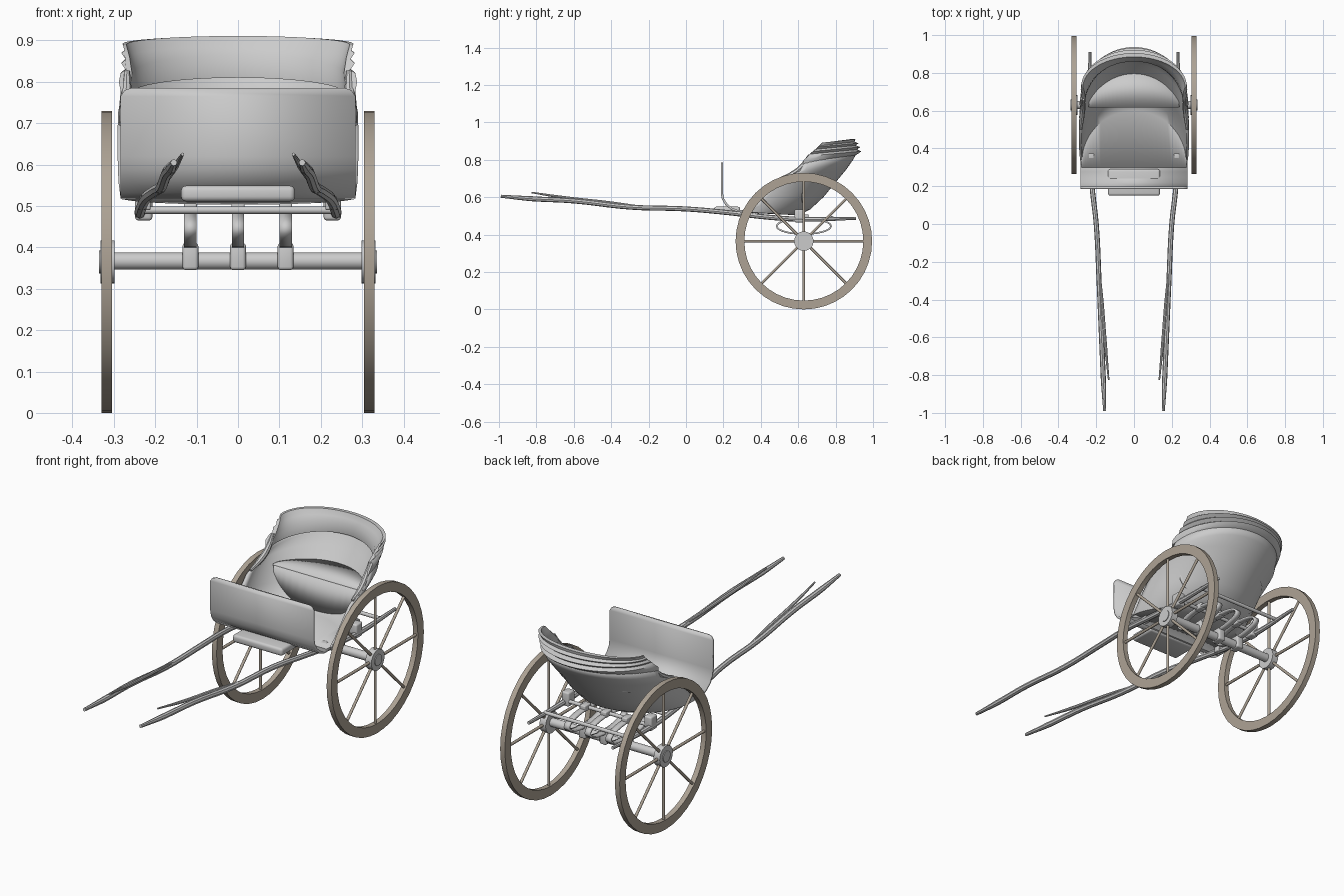
import bpy, bmesh, math
from mathutils import Vector, Matrix

cube = bpy.data.objects.get("Cube")
if cube:
    bpy.data.objects.remove(cube, do_unlink=True)


def material(name, rgb):
    m = bpy.data.materials.new(name)
    m.use_nodes = True
    m.diffuse_color = (*rgb, 1)
    bsdf = next(n for n in m.node_tree.nodes if n.type == 'BSDF_PRINCIPLED')
    bsdf.inputs["Base Color"].default_value = (*rgb, 1)
    return m


GREY = material("pale grey", (0.6, 0.6, 0.6))
TAN = material("weathered tan", (0.42, 0.365, 0.3))


def finish(ob, mat, angle=40):
    ob.data.materials.clear()
    ob.data.materials.append(mat)
    bpy.ops.object.select_all(action='DESELECT')
    ob.select_set(True)
    bpy.context.view_layer.objects.active = ob
    bpy.ops.object.shade_smooth_by_angle(angle=math.radians(angle))
    return ob


def from_bmesh(name, bm, mat, thickness=0, angle=40):
    bmesh.ops.remove_doubles(bm, verts=bm.verts, dist=0.0005)
    bmesh.ops.recalc_face_normals(bm, faces=bm.faces)
    me = bpy.data.meshes.new(name)
    bm.to_mesh(me)
    bm.free()
    ob = bpy.data.objects.new(name, me)
    bpy.context.collection.objects.link(ob)
    if thickness:
        mod = ob.modifiers.new("Thickness", 'SOLIDIFY')
        mod.thickness = thickness
        mod.offset = 0
    return finish(ob, mat, angle)


def loft(name, rows, mat, thickness=0, closed=False, angle=40):
    bm = bmesh.new()
    grid = [[bm.verts.new(p) for p in row] for row in rows]
    pairs = list(zip(grid, grid[1:]))
    if closed:
        pairs.append((grid[-1], grid[0]))
    for a, b in pairs:
        for i in range(len(a) - 1):
            bm.faces.new((a[i], a[i + 1], b[i + 1], b[i]))
    if closed:
        for end in (0, -1):
            bm.faces.new([row[end] for row in grid])
    return from_bmesh(name, bm, mat, thickness, angle)


def half_ring(y_end, z_end, y_back, z_back, w, n=32):
    """Half ellipse open to the front, rising from its ends to its back."""
    arc = [math.pi * i / n for i in range(n + 1)]
    return [(w * math.cos(a), y_end + (y_back - y_end) * math.sin(a),
             z_end + (z_back - z_end) * math.sin(a)) for a in arc]


def block(name, centre, size, bevel=0.008, mat=GREY):
    bm = bmesh.new()
    bmesh.ops.create_cube(bm, size=1)
    for v in bm.verts:
        v.co = Vector(centre) + Vector(a * b for a, b in zip(v.co, size))
    bmesh.ops.bevel(bm, geom=bm.edges[:], offset=bevel, segments=3,
                    profile=0.5, affect='EDGES')
    return from_bmesh(name, bm, mat)


def rod(name, start, end, radius, mat=GREY, sides=20):
    a, b = Vector(start), Vector(end)
    bm = bmesh.new()
    turn = (b - a).to_track_quat('Z', 'Y').to_matrix().to_4x4()
    bmesh.ops.create_cone(bm, cap_ends=True, segments=sides, radius1=radius,
                          radius2=radius, depth=(b - a).length,
                          matrix=Matrix.Translation((a + b) / 2) @ turn)
    return from_bmesh(name, bm, mat)


def tube(name, points, radius, mat=GREY, tips=0.5):
    cu = bpy.data.curves.new(name, 'CURVE')
    cu.dimensions = '3D'
    cu.bevel_depth = radius
    cu.bevel_resolution = 2
    cu.use_fill_caps = True
    cu.resolution_u = 5
    sp = cu.splines.new('BEZIER')
    sp.bezier_points.add(len(points) - 1)
    for i, (bp, p) in enumerate(zip(sp.bezier_points, points)):
        bp.co = p
        bp.radius = tips if i in (0, len(points) - 1) else 1
        bp.handle_left_type = bp.handle_right_type = 'AUTO'
    ob = bpy.data.objects.new(name, cu)
    bpy.context.collection.objects.link(ob)
    bpy.ops.object.select_all(action='DESELECT')
    ob.select_set(True)
    bpy.context.view_layer.objects.active = ob
    bpy.ops.object.convert(target='MESH')
    return finish(bpy.context.object, mat)


# Scooped passenger shell with closed floor
shell = [(0.30, 0.525, 0.30, 0.525, 0.28), (0.33, 0.525, 0.60, 0.51, 0.28),
         (0.37, 0.56, 0.66, 0.54, 0.282), (0.42, 0.62, 0.73, 0.605, 0.284),
         (0.48, 0.685, 0.80, 0.69, 0.284), (0.55, 0.715, 0.85, 0.75, 0.283),
         (0.61, 0.74, 0.885, 0.80, 0.28), (0.64, 0.80, 0.905, 0.835, 0.275)]
loft("body_shell", [half_ring(*r) for r in shell], GREY, 0.014)

# Dashboard curving into the floor
dash = [(0.192, 0.785, 0.258), (0.192, 0.78, 0.274), (0.192, 0.765, 0.284),
        (0.192, 0.62, 0.284), (0.198, 0.59, 0.284), (0.215, 0.562, 0.284),
        (0.245, 0.537, 0.284), (0.275, 0.526, 0.284), (0.345, 0.522, 0.28)]
loft("dashboard", [[(-w, y, z), (w, y, z)] for y, z, w in dash], GREY, 0.012)

# Folded hood: rippled outer side, top lip, then the lining
hood = [(0.62, 0.77, 0.89, 0.815, 0.282), (0.63, 0.80, 0.925, 0.835, 0.288),
        (0.655, 0.82, 0.937, 0.845, 0.284), (0.66, 0.83, 0.915, 0.855, 0.272),
        (0.68, 0.845, 0.932, 0.868, 0.282), (0.69, 0.855, 0.908, 0.877, 0.272),
        (0.71, 0.87, 0.922, 0.888, 0.282), (0.715, 0.875, 0.902, 0.896, 0.274),
        (0.73, 0.892, 0.905, 0.91, 0.279), (0.725, 0.89, 0.885, 0.911, 0.27),
        (0.70, 0.86, 0.875, 0.885, 0.262), (0.66, 0.82, 0.86, 0.865, 0.256),
        (0.62, 0.77, 0.865, 0.81, 0.262)]
loft("folded_hood", [half_ring(*r) for r in hood], GREY, closed=True, angle=50)

# Rolled arm at each end of the hood
for s in (-1, 1):
    tube("arm_roll", [(s * 0.281, 0.50, 0.698), (s * 0.276, 0.57, 0.725),
                      (s * 0.27, 0.62, 0.765), (s * 0.268, 0.66, 0.825)], 0.014)

# Bench seat and its curved front board
loft("seat", [half_ring(0.62, 0.69, 0.62, 0.69, 0.24),
              half_ring(0.62, 0.69, 0.80, 0.69, 0.24)], GREY, 0.012)
cols = [math.pi * i / 16 for i in range(17)]
loft("seat_front", [[(0.235 * math.cos(a), 0.622, 0.69) for a in cols],
                    [(0.235 * math.cos(a), 0.622, 0.635 - 0.11 * math.sin(a))
                     for a in cols]], GREY, 0.01)

# Front step
block("front_step", (0, 0.22, 0.53), (0.275, 0.14, 0.038), 0.012)

# Axle
rod("axle", (-0.333, 0.63, 0.367), (0.333, 0.63, 0.367), 0.021)


# Wheels: rim, hub and spokes
def wheel(s):
    cy, cz, n = 0.63, 0.365, 40
    section = [(0.304, 0.318), (0.304, 0.365), (0.33, 0.365), (0.33, 0.318)]
    bm = bmesh.new()
    rings = []
    for i in range(n):
        a = math.tau * i / n
        rings.append([bm.verts.new((s * x, cy + r * math.cos(a), cz + r * math.sin(a)))
                      for x, r in section])
    for i in range(n):
        p, q = rings[i], rings[(i + 1) % n]
        for j in range(4):
            k = (j + 1) % 4
            bm.faces.new((p[j], p[k], q[k], q[j]))
    from_bmesh("wheel_rim", bm, TAN)
    rod("wheel_hub", (s * 0.298, cy, cz), (s * 0.332, cy, cz), 0.052)
    rod("hub_cap", (s * 0.332, cy, cz), (s * 0.336, cy, cz), 0.028)
    for i in range(8):
        a = math.tau * i / 8
        d = Vector((0, math.cos(a), math.sin(a)))
        c = Vector((s * 0.317, cy, cz))
        rod("wheel_spoke", c + d * 0.04, c + d * 0.325, 0.007, TAN, 10)


for s in (-1, 1):
    wheel(s)
    # Pulling shafts with a thin forked grip
    path = [(0.155, -0.99, 0.605), (0.162, -0.83, 0.592), (0.172, -0.6, 0.58),
            (0.185, -0.3, 0.547), (0.2, 0, 0.537), (0.222, 0.2, 0.52),
            (0.235, 0.45, 0.492), (0.237, 0.62, 0.482), (0.232, 0.91, 0.487)]
    tube("pulling_shaft", [(s * x, y, z) for x, y, z in path], 0.0135, tips=0.6)
    grip = [(0.134, -0.825, 0.625), (0.15, -0.65, 0.598),
            (0.168, -0.42, 0.572), (0.187, -0.2, 0.545)]
    tube("shaft_grip", [(s * x, y, z) for x, y, z in grip], 0.008)
    # Shaft clamps and hangers
    block("shaft_clamp", (s * 0.228, 0.605, 0.5), (0.042, 0.05, 0.07))
    block("front_hanger", (s * 0.226, 0.36, 0.51), (0.03, 0.03, 0.04), 0.005)

# Cross bars carrying the body
for y in (0.48, 0.62, 0.78):
    rod("cross_bar", (-0.235, y, 0.49), (0.235, y, 0.49), 0.009)

# Three leaf springs with axle clamps
for x in (-0.115, 0, 0.115):
    loop = [(0.63 + 0.145 * math.cos(a), 0.445 + 0.042 * math.sin(a))
            for a in (math.tau * i / 28 for i in range(29))]
    loft("leaf_spring", [[(x - 0.015, y, z), (x + 0.015, y, z)] for y, z in loop],
         GREY, 0.009)
    block("axle_clamp", (x, 0.63, 0.378), (0.038, 0.058, 0.066))
    block("spring_block", (x, 0.63, 0.493), (0.032, 0.05, 0.03), 0.005)
